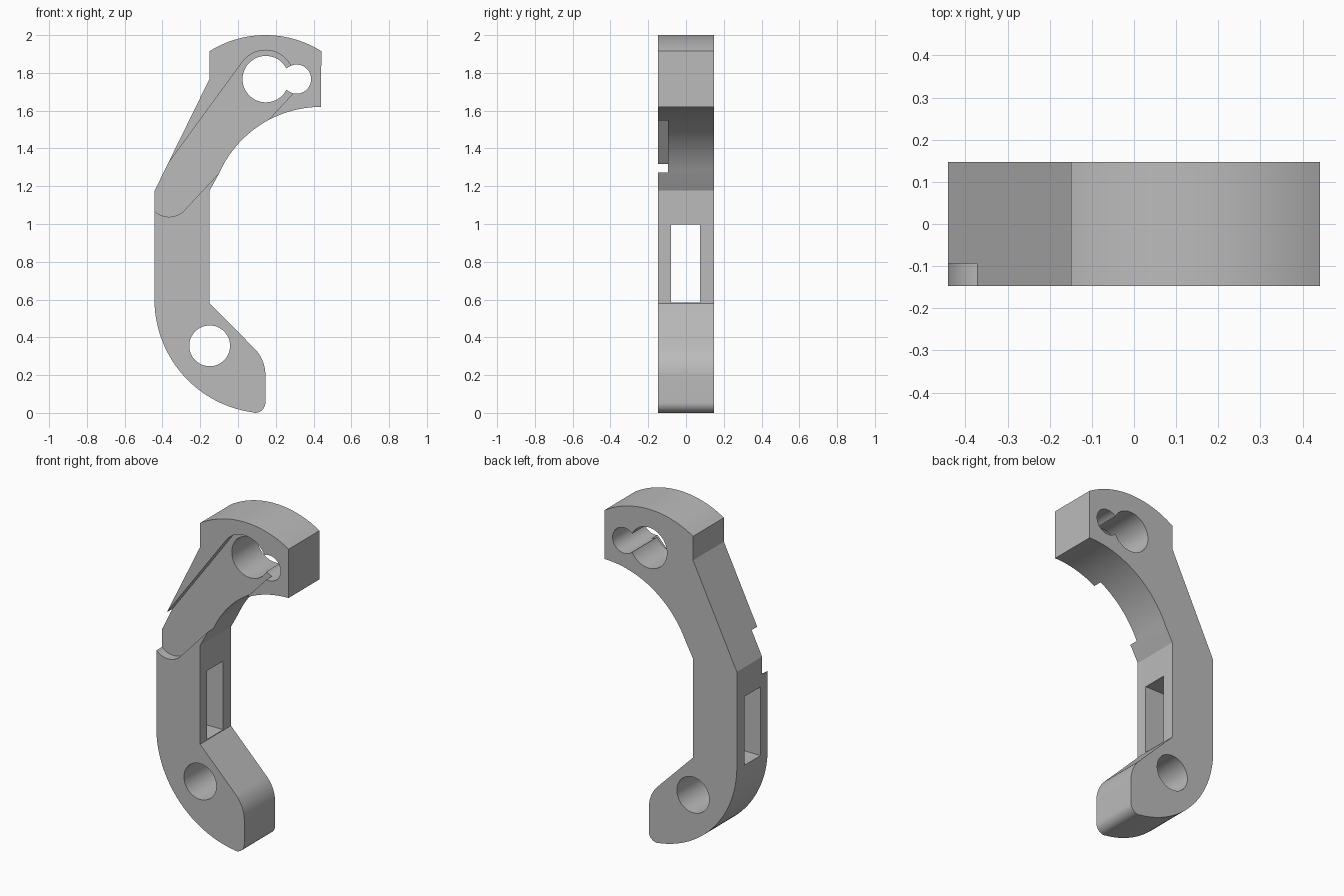
import bpy, bmesh
from math import sin, cos, pi, radians
from mathutils import Vector

cube = bpy.data.objects.get("Cube")
if cube:
    bpy.data.objects.remove(cube, do_unlink=True)

HALF = 0.147   # half thickness of the bracket

grey = bpy.data.materials.new("plain grey")
grey.use_nodes = True
grey.diffuse_color = (0.5, 0.5, 0.5, 1)
grey.node_tree.nodes["Principled BSDF"].inputs["Base Color"].default_value = (0.5, 0.5, 0.5, 1)


def arc(x, z, r, start, end, n=16):
    """Points on an arc in the xz plane, angles in degrees."""
    angles = [radians(start + (end - start) * i / n) for i in range(n + 1)]
    return [(x + r * cos(a), z + r * sin(a)) for a in angles]


def bow(p, mid, q, n=28):
    """Arc from p through mid to q, without its two ends."""
    p, m, q = Vector(p), Vector(mid), Vector(q)
    a, b = m - p, q - p
    d = 2 * a.cross(b)
    c = p + Vector((b.y * a.dot(a) - a.y * b.dot(b),
                    a.x * b.dot(b) - b.x * a.dot(a))) / d
    u = p - c
    turn = -u.angle_signed(q - c)
    return [(c.x + u.x * cos(t) - u.y * sin(t), c.y + u.x * sin(t) + u.y * cos(t))
            for t in (turn * i / n for i in range(1, n))]


def plate(name, outline, y0, y1):
    """Extrude an xz outline from y0 to y1."""
    bm = bmesh.new()
    face = bm.faces.new([bm.verts.new((x, y0, z)) for x, z in outline])
    out = bmesh.ops.extrude_face_region(bm, geom=[face])["geom"]
    moved = [v for v in out if isinstance(v, bmesh.types.BMVert)]
    bmesh.ops.translate(bm, verts=moved, vec=(0, y1 - y0, 0))
    bmesh.ops.recalc_face_normals(bm, faces=bm.faces)
    mesh = bpy.data.meshes.new(name)
    bm.to_mesh(mesh)
    bm.free()
    mesh.materials.append(grey)
    obj = bpy.data.objects.new(name, mesh)
    bpy.context.collection.objects.link(obj)
    return obj


def cut(body, cutter):
    """Subtract the cutter and delete it."""
    cutter.hide_render = True
    mod = body.modifiers.new(cutter.name, 'BOOLEAN')
    mod.operation, mod.solver, mod.object = 'DIFFERENCE', 'EXACT', cutter
    bpy.context.view_layer.objects.active = body
    bpy.ops.object.modifier_apply(modifier=mod.name)
    bpy.data.objects.remove(cutter, do_unlink=True)


# Body outline: domed head, hollow inner edge, straight shank, curved toe
head_l, head_r = (-0.15, 1.915), (0.441, 1.915)
heel, toe = (-0.442, 0.58), (0.078, 0.003)
outline = [head_l] + bow(head_l, (0.1455, 2.0), head_r) + [head_r]
outline += arc(0.44, 1.03, 0.59, 90, 156, 32)
outline += [(-0.15, 1.177), (-0.15, 0.58)]
outline += arc(-0.055, 0.2, 0.2, 45, 0)
outline += arc(0.09, 0.055, 0.055, 0, -90, 10)
outline += [toe] + bow(toe, (-0.27, 0.178), heel) + [heel]
outline += [(-0.442, 1.175), (-0.15, 1.77)]
bracket = plate("bracket", outline, -HALF, HALF)

# Shallow channel on the front face
channel = arc(0.145, 1.77, 0.15, 145, 20, 24) + [(0.31, 1.76), (0.3, 1.7)]
channel += arc(-0.365, 1.15, 0.112, -45, -195, 24)
cut(bracket, plate("channel_cutter", channel, -0.3, -0.094))

# Round through holes
for name, x, z, r in (("pivot", 0.147, 1.767, 0.123),
                      ("side", 0.31, 1.767, 0.077),
                      ("lower", -0.15, 0.355, 0.108)):
    ring = arc(x, z, r, 0, 360, 48)[:-1]
    cut(bracket, plate(name + "_hole_cutter", ring, -0.3, 0.3))

# Rectangular slot through the shank from side to side
slot = [(-0.6, 0.584), (0.1, 0.584), (0.1, 0.998), (-0.6, 0.998)]
cut(bracket, plate("slot_cutter", slot, -0.079, 0.073))

bpy.ops.object.select_all(action='DESELECT')
bracket.select_set(True)
bpy.context.view_layer.objects.active = bracket
bpy.ops.object.shade_smooth_by_angle(angle=radians(22))
